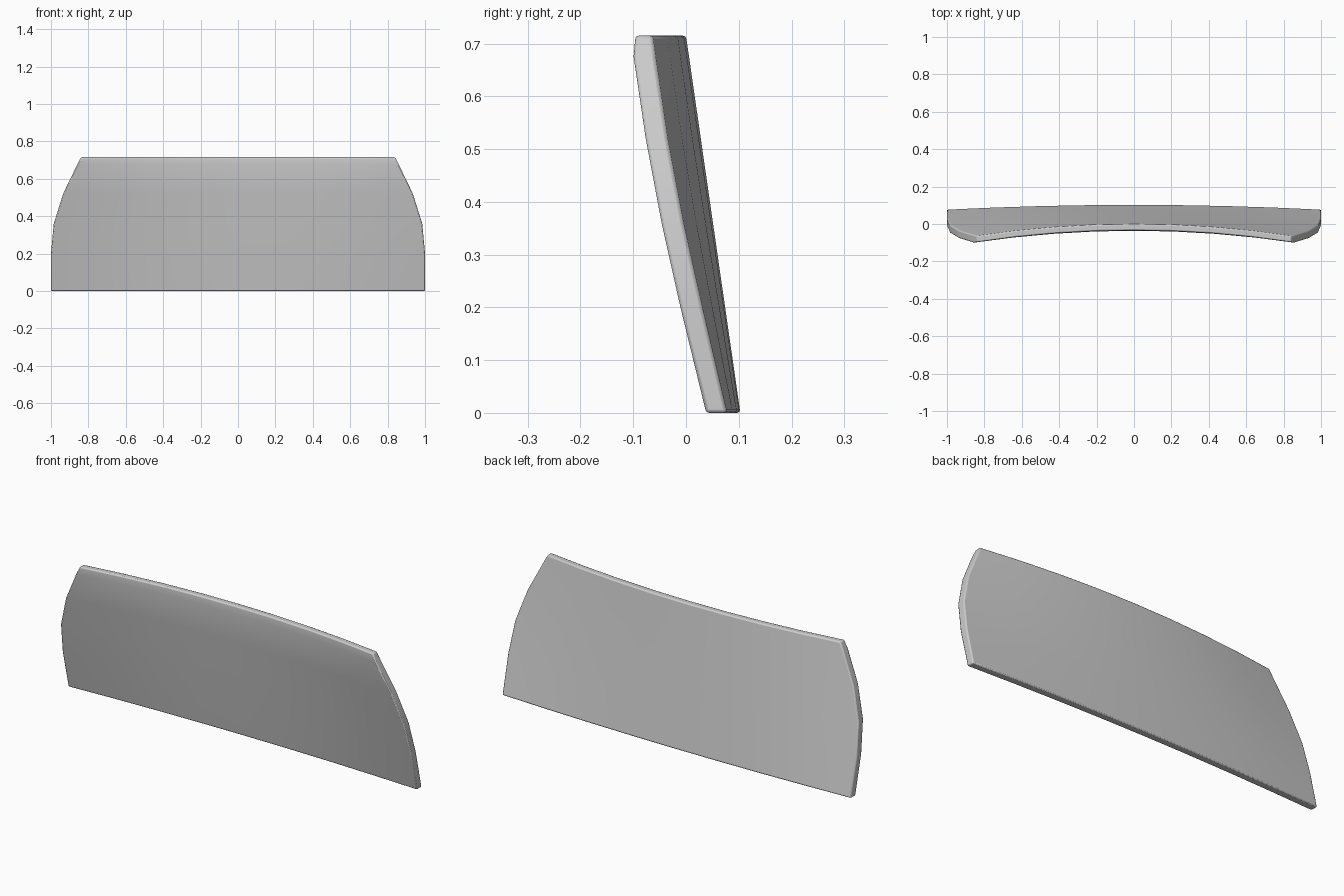
import bpy, bmesh

if "Cube" in bpy.data.objects:
    bpy.data.objects.remove(bpy.data.objects["Cube"])

HEIGHT = 0.715
SEGS = 8
# height, half width, thickness for each row of the panel
ROWS = [(0, 1.0, .040), (.2, 1.0, .042), (.36, .985, .042),
        (.52, .935, .042), (.675, .86, .042), (HEIGHT, .84, .033)]


def back_y(x, z):
    """Leaning back surface, bowed more strongly towards the top."""
    k = z / HEIGHT
    return 0.103 * (1 - k) - (0.025 + 0.065 * k) * x * x


# Curved panel: front and back sheets joined by a rim
bm = bmesh.new()
front, back = [], []
for z, half, thick in ROWS:
    xs = [half * (2 * i / SEGS - 1) for i in range(SEGS + 1)]
    back.append([bm.verts.new((x, back_y(x, z), z)) for x in xs])
    front.append([bm.verts.new((x, back_y(x, z) - thick, z)) for x in xs])

for sheet in (front, back):
    for a, b in zip(sheet, sheet[1:]):
        for i in range(SEGS):
            bm.faces.new((a[i], a[i + 1], b[i + 1], b[i]))


def outline(s):
    return (s[0] + [r[-1] for r in s[1:]] + s[-1][-2::-1]
            + [r[0] for r in s[-2:0:-1]])


f, b = outline(front), outline(back)
for i in range(len(f)):
    j = (i + 1) % len(f)
    bm.faces.new((f[i], f[j], b[j], b[i]))
bmesh.ops.recalc_face_normals(bm, faces=bm.faces)

mesh = bpy.data.meshes.new("curved_back_panel")
bm.to_mesh(mesh)
bm.free()
panel = bpy.data.objects.new("curved_back_panel", mesh)
bpy.context.collection.objects.link(panel)

# Softened rim
bevel = panel.modifiers.new("soft_edges", 'BEVEL')
bevel.width = 0.006
bevel.segments = 2
bevel.limit_method = 'ANGLE'
bevel.angle_limit = 0.7

bpy.context.view_layer.objects.active = panel
panel.select_set(True)
bpy.ops.object.shade_smooth_by_angle(angle=0.7)
